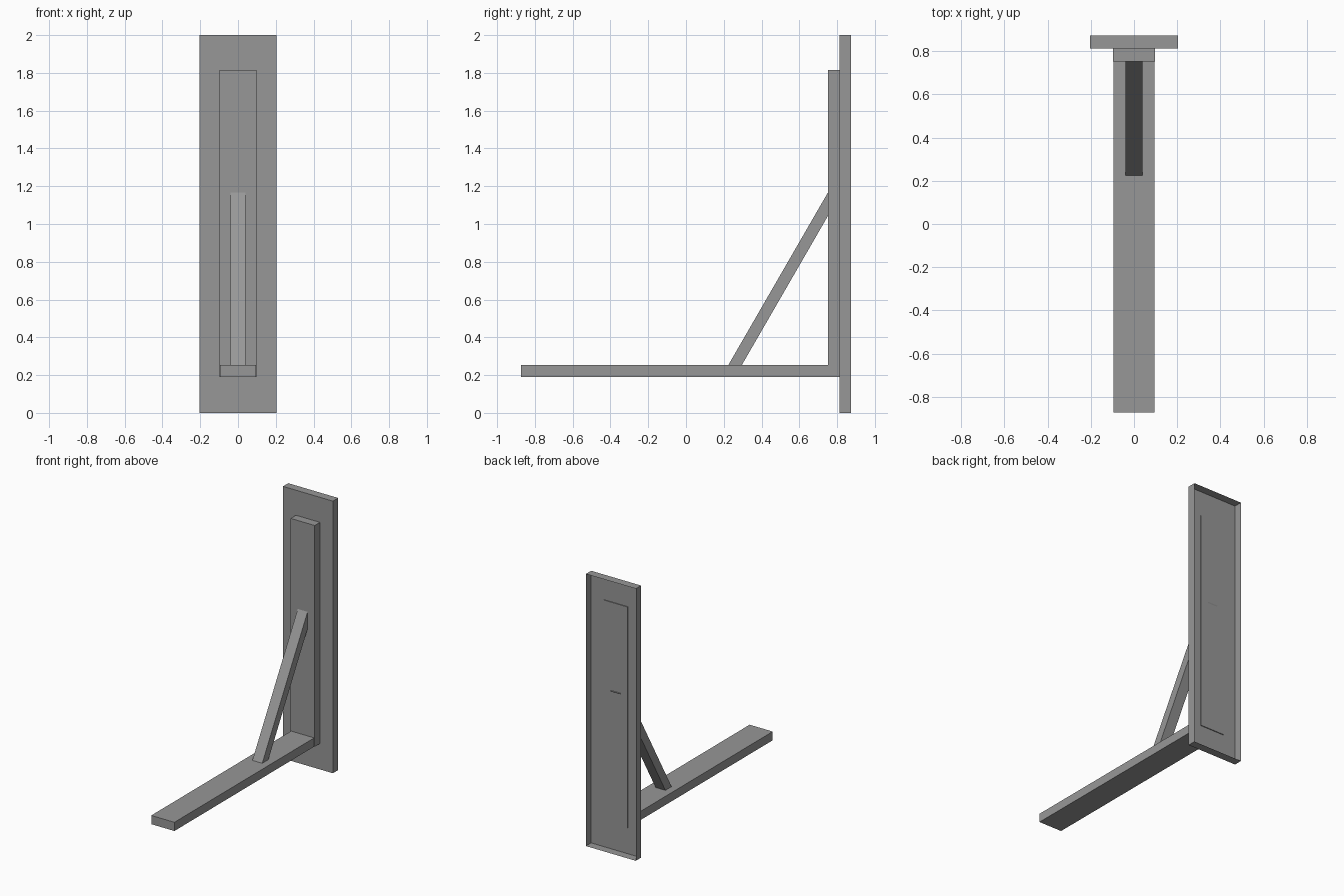
import bpy
import bmesh
from math import radians
from mathutils import Vector, Matrix

cube = bpy.data.objects.get("Cube")
if cube:
    bpy.data.objects.remove(cube, do_unlink=True)

GREY = (0.31, 0.31, 0.31, 1.0)
grey = bpy.data.materials.new("plain_grey")
grey.use_nodes = True
grey.diffuse_color = GREY
grey.node_tree.nodes["Principled BSDF"].inputs["Base Color"].default_value = GREY


def box(name, low, high, open_back=False, matrix=None):
    """Box between two corners, optionally without its back (+y) face."""
    low, high = Vector(low), Vector(high)
    bm = bmesh.new()
    bmesh.ops.create_cube(bm, size=1.0)
    bmesh.ops.scale(bm, vec=high - low, verts=bm.verts)
    bmesh.ops.translate(bm, vec=(low + high) / 2, verts=bm.verts)
    bm.normal_update()
    if open_back:
        back = [f for f in bm.faces if f.normal.y > 0.9]
        bmesh.ops.delete(bm, geom=back, context='FACES_ONLY')
    if matrix:
        bm.transform(matrix)
    mesh = bpy.data.meshes.new(name)
    bm.to_mesh(mesh)
    bm.free()
    mesh.materials.append(grey)
    obj = bpy.data.objects.new(name, mesh)
    bpy.context.collection.objects.link(obj)
    return obj


# Tall back panel: a shallow shell open at the back
box("back_panel", (-0.203, 0.812, 0), (0.203, 0.873, 2), open_back=True)

# Upright, its back standing just proud inside the panel shell
box("upright", (-0.098, 0.751, 0.19), (0.098, 0.818, 1.816))

# Long horizontal arm
box("arm", (-0.094, -0.873, 0.19), (0.094, 0.751, 0.254))

# Diagonal brace: square-ended bar leaning 60 degrees, hung from its top rear corner
lean = Matrix.Translation((0, 0.822, 1.165)) @ Matrix.Rotation(radians(-30), 4, 'X')
box("diagonal_brace", (-0.04, -0.062, -1.09), (0.04, 0, 0), matrix=lean)
